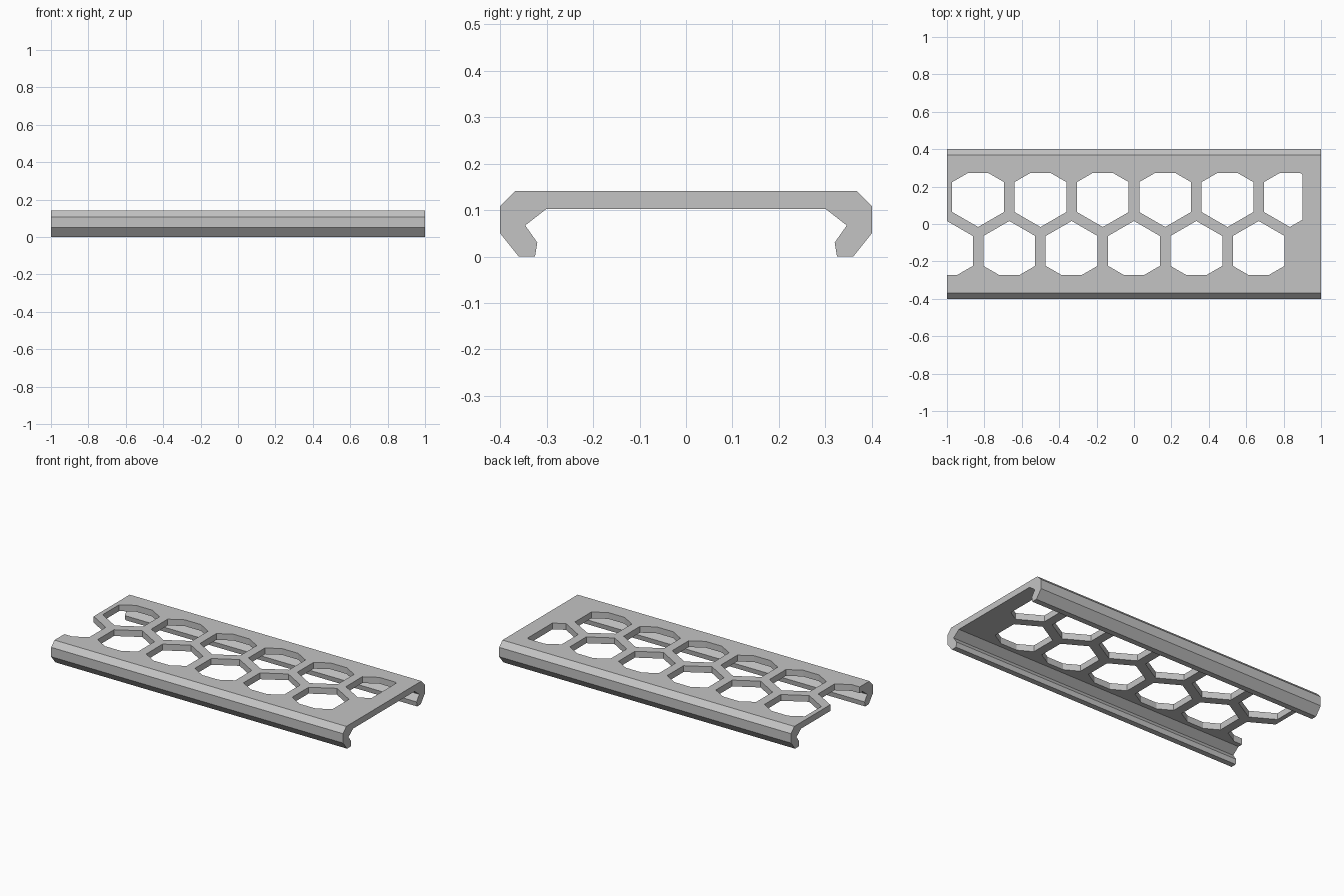
import bpy, bmesh, math
from mathutils import Vector

cube = bpy.data.objects.get("Cube")
if cube:
    bpy.data.objects.remove(cube, do_unlink=True)

gray = bpy.data.materials.new("light gray")
gray.use_nodes = True
gray.diffuse_color = (0.55, 0.55, 0.55, 1)
gray.node_tree.nodes["Principled BSDF"].inputs["Base Color"].default_value = (0.55, 0.55, 0.55, 1)


def add_object(name, bm):
    bmesh.ops.recalc_face_normals(bm, faces=bm.faces)
    mesh = bpy.data.meshes.new(name)
    bm.to_mesh(mesh)
    bm.free()
    mesh.materials.append(gray)
    obj = bpy.data.objects.new(name, mesh)
    bpy.context.collection.objects.link(obj)
    return obj


def extrude(bm, faces, offset):
    result = bmesh.ops.extrude_face_region(bm, geom=faces)
    verts = [g for g in result["geom"] if isinstance(g, bmesh.types.BMVert)]
    bmesh.ops.translate(bm, verts=verts, vec=offset)


# Channel cover: half profile (y, z) mirrored, then swept along x
half = [(0.301, 0.102), (0.346, 0.067), (0.32, 0.03), (0.325, 0),
        (0.36, 0), (0.4, 0.05), (0.4, 0.108), (0.368, 0.141)]
profile = half + [(-y, z) for y, z in reversed(half)]
bm = bmesh.new()
end = bm.faces.new([bm.verts.new((-1, y, z)) for y, z in profile])
extrude(bm, [end], (2, 0, 0))
cover = add_object("vented_cover", bm)

# Two staggered rows of hexagonal vents, trimmed to the vent area
RADIUS, PITCH, ROW_Y = 0.16, 1 / 3, 0.144
centres = [(-5 / 6 + i * PITCH, ROW_Y) for i in range(6)]
centres += [(-1 + i * PITCH, -ROW_Y) for i in range(6)]
bm = bmesh.new()
for cx, cy in centres:
    angles = [math.radians(30 + 60 * k) for k in range(6)]
    bm.faces.new([bm.verts.new((cx + RADIUS * math.cos(a), cy + RADIUS * math.sin(a), 0.08))
                  for a in angles])
for point, normal in [((0.9, 0, 0), (1, 0, 0)), ((0, 0.272, 0), (0, 1, 0)), ((0, -0.272, 0), (0, -1, 0))]:
    bmesh.ops.bisect_plane(bm, geom=bm.verts[:] + bm.edges[:] + bm.faces[:],
                           plane_co=Vector(point), plane_no=Vector(normal), clear_outer=True)
extrude(bm, bm.faces[:], (0, 0, 0.1))
cutter = add_object("vent_cutter", bm)
cutter.hide_render = True
cutter.hide_set(True)

vents = cover.modifiers.new("vents", "BOOLEAN")
vents.operation = "DIFFERENCE"
vents.solver = "EXACT"
vents.object = cutter
